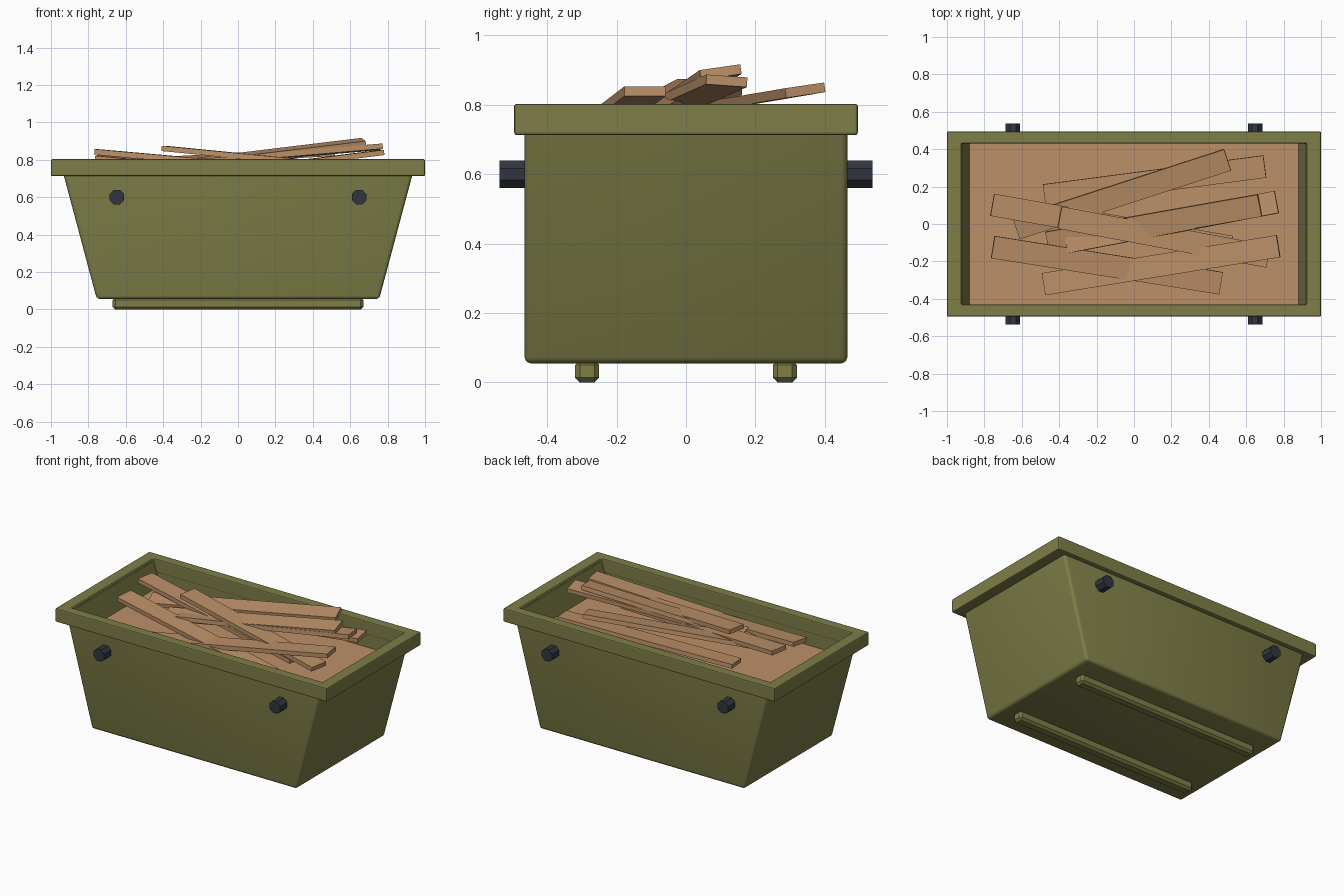
import bpy, bmesh, math
from mathutils import Matrix, Euler, Vector

if "Cube" in bpy.data.objects:
    bpy.data.objects.remove(bpy.data.objects["Cube"])


def material(name, rgb):
    m = bpy.data.materials.new(name)
    m.diffuse_color = (*rgb, 1)
    m.use_nodes = True
    m.node_tree.nodes["Principled BSDF"].inputs["Base Color"].default_value = m.diffuse_color
    return m


OLIVE = material("olive_paint", (0.21, 0.21, 0.065))
WOOD = material("wood", (0.50, 0.28, 0.14))
DARK = material("dark_steel", (0.03, 0.036, 0.05))


def finish(name, bm, mat, bevel=0, segments=2):
    bmesh.ops.recalc_face_normals(bm, faces=bm.faces)
    mesh = bpy.data.meshes.new(name)
    bm.to_mesh(mesh)
    bm.free()
    mesh.materials.append(mat)
    ob = bpy.data.objects.new(name, mesh)
    bpy.context.collection.objects.link(ob)
    if bevel:
        mod = ob.modifiers.new("bevel", 'BEVEL')
        mod.width = bevel
        mod.segments = segments
        mod.limit_method = 'ANGLE'
    return ob


def stacked(profile, closed):
    """Rectangular rings (half x, half y, z) joined in order, looped or capped."""
    bm = bmesh.new()
    rings = [[bm.verts.new((sx * hx, sy * hy, z))
              for sx, sy in ((-1, -1), (1, -1), (1, 1), (-1, 1))]
             for hx, hy, z in profile]
    pairs = list(zip(rings, rings[1:]))
    if closed:
        pairs.append((rings[-1], rings[0]))
    else:
        bm.faces.new(rings[0])
        bm.faces.new(rings[-1])
    for a, b in pairs:
        for i in range(4):
            j = (i + 1) % 4
            bm.faces.new((a[i], a[j], b[j], b[i]))
    return bm


def box(name, size, matrix, mat, bevel=0, segments=2):
    bm = bmesh.new()
    bmesh.ops.create_cube(bm, size=1, matrix=matrix @ Matrix.Diagonal((*size, 1)))
    return finish(name, bm, mat, bevel, segments)


# Tapered tub: outer wall, over the lip, then down the inner wall to the floor
bm = stacked([(0.755, 0.465, 0.055), (0.95, 0.465, 0.785),
              (0.92, 0.432, 0.785), (0.735, 0.432, 0.09)], False)
outer = [e for e in bm.edges
         if all(abs(abs(v.co.y) - 0.465) < 1e-4 for v in e.verts)
         and min(v.co.z for v in e.verts) < 0.06]
outer += [e for e in bm.edges if e not in outer
          and all(abs(v.co.z - 0.055) < 1e-4 for v in e.verts)]
bmesh.ops.bevel(bm, geom=outer, offset=0.018, segments=3, profile=0.5, affect='EDGES')
finish("tub", bm, OLIVE)
bpy.context.view_layer.objects.active = bpy.data.objects["tub"]
bpy.data.objects["tub"].select_set(True)
bpy.ops.object.shade_smooth_by_angle(angle=math.radians(35))

# Thick rim around the opening
finish("rim", stacked([(1.0, 0.495, 0.713), (1.0, 0.495, 0.803),
                       (0.924, 0.43, 0.803), (0.91, 0.43, 0.713)], True), OLIVE, 0.007)

# Level bed of wood filling the tub
finish("wood_fill", stacked([(0.868, 0.434, 0.58), (0.88, 0.434, 0.63)], False), WOOD)

# Skids under the floor
for side, y in (("front", -0.285), ("back", 0.285)):
    box(f"{side}_skid", (1.34, 0.07, 0.064), Matrix.Translation((0, y, 0.032)),
        OLIVE, 0.014, 1)

# Eight-sided lifting pins
for side, sy in (("front", -1), ("back", 1)):
    for end, sx in (("left", -1), ("right", 1)):
        bm = bmesh.new()
        bmesh.ops.create_cone(
            bm, cap_ends=True, segments=8, radius1=0.0425, radius2=0.0425, depth=0.09,
            matrix=Matrix.Translation((sx * 0.648, sy * 0.493, 0.6))
            @ Matrix.Rotation(math.pi / 2, 4, 'X') @ Matrix.Rotation(math.pi / 8, 4, 'Z'))
        finish(f"{side}_{end}_lifting_pin", bm, DARK)

# Loose planks: x, y, top z, length, yaw, slope up to the right, roll
PLANKS = [
    (-0.065, 0.16, 0.825, 1.19, 18, 3, 8),
    (0.16, -0.07, 0.82, 1.14, -10.6, -5.5, 0),
    (0.105, 0.0, 0.84, 1.16, 10, 6.8, 8),
    (0.20, 0.01, 0.835, 1.15, 10.8, 4.8, -4),
    (0.145, -0.22, 0.775, 1.28, 9.2, 7, 0),
    (-0.145, -0.22, 0.765, 1.24, -9, -5.5, 3),
    (-0.12, -0.01, 0.80, 1.30, -10, -5, 0),
    (0.11, 0.23, 0.745, 1.19, 7.5, 3, 3),
]
for n, (x, y, z, length, yaw, slope, roll) in enumerate(PLANKS, 1):
    turn = Euler([math.radians(a) for a in (roll, -slope, yaw)]).to_matrix().to_4x4()
    box(f"plank_{n}", (length, 0.12, 0.028),
        Matrix.Translation(Vector((x, y, z - 0.014))) @ turn, WOOD)
